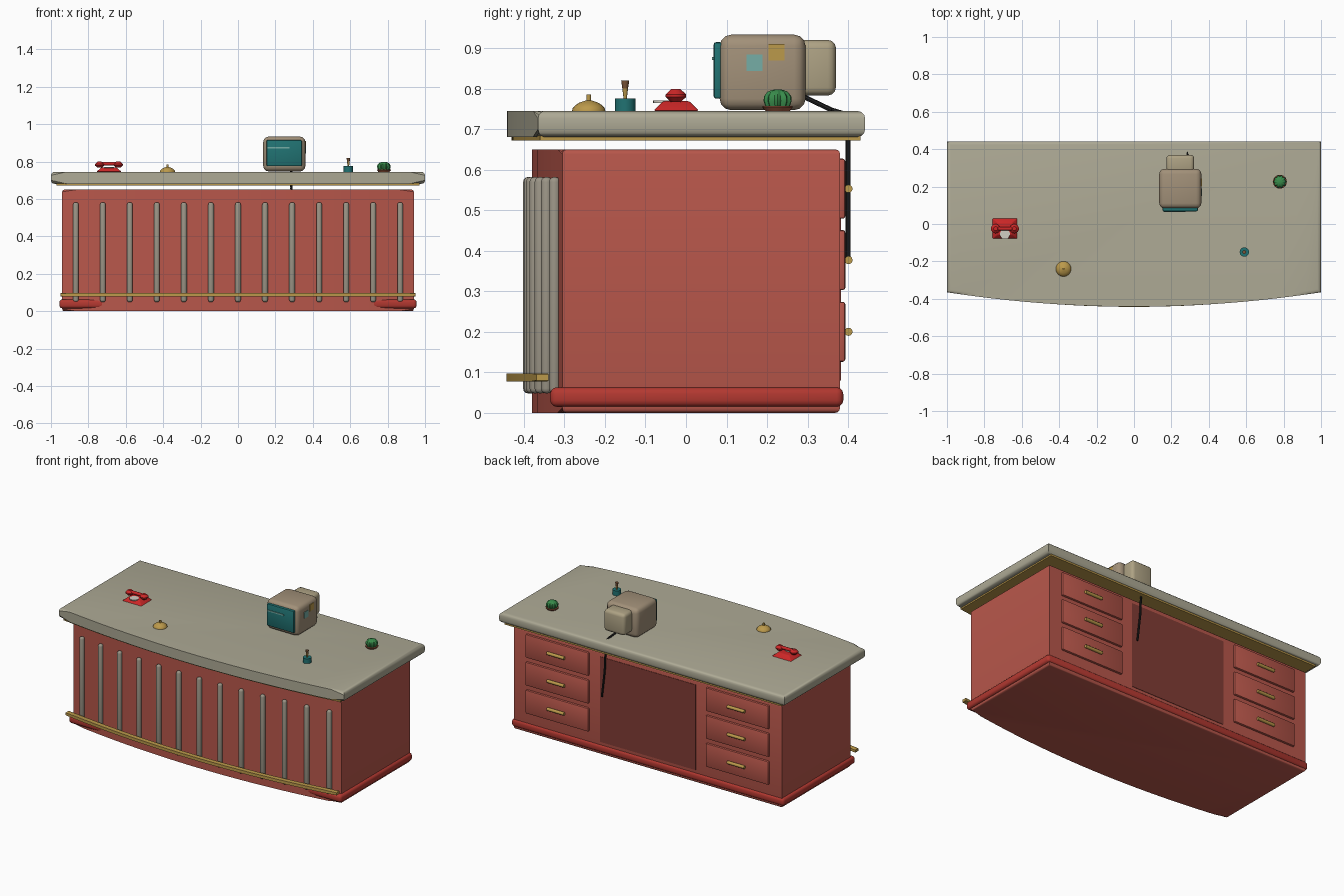
import bpy, bmesh, math
from mathutils import Vector, Matrix

if "Cube" in bpy.data.objects:
    bpy.data.objects.remove(bpy.data.objects["Cube"])


def mat(name, r, g, b):
    m = bpy.data.materials.new(name)
    m.diffuse_color = (r, g, b, 1)
    m.use_nodes = True
    m.node_tree.nodes["Principled BSDF"].inputs["Base Color"].default_value = m.diffuse_color
    return m


STONE = mat("stone", .42, .40, .30)
SLAT = mat("slat_grey", .33, .30, .24)
RED = mat("body_red", .48, .095, .07)
DARK = mat("recess_red", .22, .045, .035)
TRIM = mat("plinth_red", .45, .04, .03)
BRASS = mat("brass", .50, .32, .07)
TAN = mat("casing_tan", .36, .28, .19)
TAN2 = mat("casing_light", .42, .36, .23)
TEAL = mat("teal", .015, .17, .17)
PALE = mat("pale_teal", .18, .42, .38)
BLACK = mat("black", .015, .015, .015)
PHONE = mat("phone_red", .60, .02, .02)
WHITE = mat("white", .65, .62, .55)
GREEN = mat("green", .04, .26, .07)
CLAY = mat("clay", .35, .10, .05)
WOOD = mat("wood", .2, .09, .04)


def finish(bm, name, m, smooth=True):
    bmesh.ops.recalc_face_normals(bm, faces=bm.faces)
    me = bpy.data.meshes.new(name)
    bm.to_mesh(me)
    bm.free()
    ob = bpy.data.objects.new(name, me)
    bpy.context.collection.objects.link(ob)
    me.materials.append(m)
    if smooth:
        bpy.ops.object.select_all(action='DESELECT')
        ob.select_set(True)
        bpy.context.view_layer.objects.active = ob
        bpy.ops.object.shade_smooth_by_angle(angle=math.radians(35))
    return ob


def box(name, x, y, z, m, bevel=0, seg=3):
    bm = bmesh.new()
    bmesh.ops.create_cube(bm, size=1)
    for v in bm.verts:
        v.co = [(a + b) / 2 + c * (b - a) for (a, b), c in zip((x, y, z), v.co)]
    if bevel:
        bmesh.ops.bevel(bm, geom=bm.edges[:], offset=bevel, segments=seg,
                        profile=.5, affect='EDGES')
    return finish(bm, name, m)


def slab(name, outline, z0, z1, m, bevel=0, seg=3):
    # extruded plan outline, rounded along its top and bottom rims only
    bm = bmesh.new()
    f = bm.faces.new([bm.verts.new((x, y, z0)) for x, y in outline])
    r = bmesh.ops.extrude_face_region(bm, geom=[f])
    for v in r['geom']:
        if isinstance(v, bmesh.types.BMVert):
            v.co.z = z1
    if bevel:
        rims = [e for e in bm.edges if abs(e.verts[0].co.z - e.verts[1].co.z) < 1e-5]
        bmesh.ops.bevel(bm, geom=rims, offset=bevel, segments=seg,
                        profile=.5, affect='EDGES')
    return finish(bm, name, m)


def lathe(name, prof, loc, m, n=24, ribs=0, smooth=True):
    bm = bmesh.new()
    rings = []
    for r, z in prof:
        ring = []
        for i in range(n):
            a = 2 * math.pi * i / n
            k = r * (1 + .1 * math.cos(ribs * a)) if ribs else r
            ring.append(bm.verts.new((loc[0] + k * math.cos(a), loc[1] + k * math.sin(a), loc[2] + z)))
        rings.append(ring)
    for a, b in zip(rings, rings[1:]):
        for i in range(n):
            bm.faces.new((a[i], a[(i + 1) % n], b[(i + 1) % n], b[i]))
    bm.faces.new(rings[0])
    bm.faces.new(rings[-1])
    return finish(bm, name, m, smooth)


def rod(name, a, b, r, m, r2=None, n=12):
    a, b = Vector(a), Vector(b)
    bm = bmesh.new()
    bmesh.ops.create_cone(bm, cap_ends=True, segments=n, radius1=r, radius2=r if r2 is None else r2,
                          depth=(b - a).length)
    q = (b - a).to_track_quat('Z', 'Y').to_matrix().to_4x4()
    bm.transform(Matrix.Translation((a + b) / 2) @ q)
    return finish(bm, name, m)


def bow(half, mid, end, n=24):
    # shallow curved front edge, left to right
    xs = [half * (2 * i / n - 1) for i in range(n + 1)]
    return [(x, mid + (end - mid) * (x / half) ** 2) for x in xs]


# desk body, plinth, brass trim and counter
slab("body", bow(.94, -.38, -.305) + [(.94, .38), (-.94, .38)], 0, .65, RED, .012)
box("plinth", (-.955, .955), (-.335, .388), (.015, .063), TRIM, .016)
slab("counter_trim", bow(.97, -.43, -.36) + [(.97, .43), (-.97, .43)], .672, .684, BRASS)
slab("countertop", bow(1, -.442, -.365) + [(1, .442), (-1, .442)], .681, .745, STONE, .019)

# curved foot rail
rail = bow(.95, -.443, -.369)
slab("foot_rail", rail + [(x, y + .03) for x, y in reversed(rail)], .078, .097, BRASS, .002, 1)

# vertical front slats
for i in range(-6, 7):
    x = i * .1445
    y = -.38 + .075 * (x / .94) ** 2
    box(f"front_slat_{i + 7}", (x - .015, x + .015), (y - .022, y + .006), (.048, .582), SLAT, .0125)

# drawers with bar handles, and the knee panel
for s, side in ((1, "right"), (-1, "left")):
    for k, z in enumerate((.2, .377, .553)):
        c = .632 * s
        box(f"{side}_drawer_{k + 1}", (c - .22, c + .22), (.37, .393), (z - .074, z + .074), RED, .006, 2)
        rod(f"{side}_handle_{k + 1}", (c - .06, .401, z), (c + .06, .401, z), .01, BRASS)
box("knee_panel", (-.335, .335), (.37, .3825), (.08, .62), DARK)

# monitor
box("monitor_case", (.135, .36), (.083, .295), (.747, .933), TAN, .028)
box("monitor_rear", (.173, .322), (.27, .37), (.783, .92), TAN2, .02)
box("monitor_screen", (.152, .342), (.068, .09), (.775, .915), TEAL, .007, 2)
box("screen_glint", (.158, .275), (.064, .07), (.87, .878), PALE)
box("pale_note", (.355, .3625), (.149, .189), (.843, .884), PALE)
box("yellow_note", (.355, .3625), (.204, .243), (.869, .91), BRASS)

# power cord
cord = [(.25, .28, .785), (.285, .36, .747), (.285, .40, .735), (.285, .40, .66), (.29, .40, .55), (.31, .40, .38)]
for i, (a, b) in enumerate(zip(cord, cord[1:])):
    rod(f"cord_{i + 1}", a, b, .006, BLACK, n=8)

# telephone: tapered base, dial and handset
bm = bmesh.new()
bmesh.ops.create_cube(bm, size=1)
for v in bm.verts:
    t = .58 if v.co.z > 0 else 1
    v.co = (-.69 + v.co.x * .135 * t, -.024 + v.co.y * .112 * t, .757 + v.co.z * .024)
bmesh.ops.bevel(bm, geom=bm.edges[:], offset=.004, segments=2, profile=.5, affect='EDGES')
finish(bm, "phone_base", PHONE)
lathe("phone_dial", [(.027, 0), (.027, .006)], (-.69, -.054, .765), WHITE)
rod("handset_grip", (-.75, -.025, .788), (-.63, -.025, .788), .010, PHONE)
for s in (-1, 1):
    lathe("handset_end", [(.012, 0), (.025, .012), (.025, .019), (.011, .032)],
          (-.69 + s * .05, -.025, .767), PHONE, 16)

# desk bell
lathe("bell", [(.041, 0), (.04, .006), (.033, .014), (.022, .021), (.006, .026), (.006, .04)],
      (-.377, -.24, .745), BRASS)

# pen cup and pens
lathe("pen_cup", [(.025, 0), (.025, .031)], (.59, -.15, .745), TEAL)
rod("pen", (.59, -.15, .775), (.59, -.15, .80), .004, BRASS, .007)
rod("pen_top", (.59, -.15, .80), (.59, -.15, .82), .007, WOOD, .01)

# cactus in a pot
lathe("cactus_pot", [(.03, 0), (.037, .008), (.037, .012)], (.78, .226, .745), CLAY)
lathe("cactus", [(.028, 0), (.033, .014), (.032, .026), (.024, .037), (.012, .042), (.002, .043)],
      (.78, .226, .755), GREEN, 48, 10)
